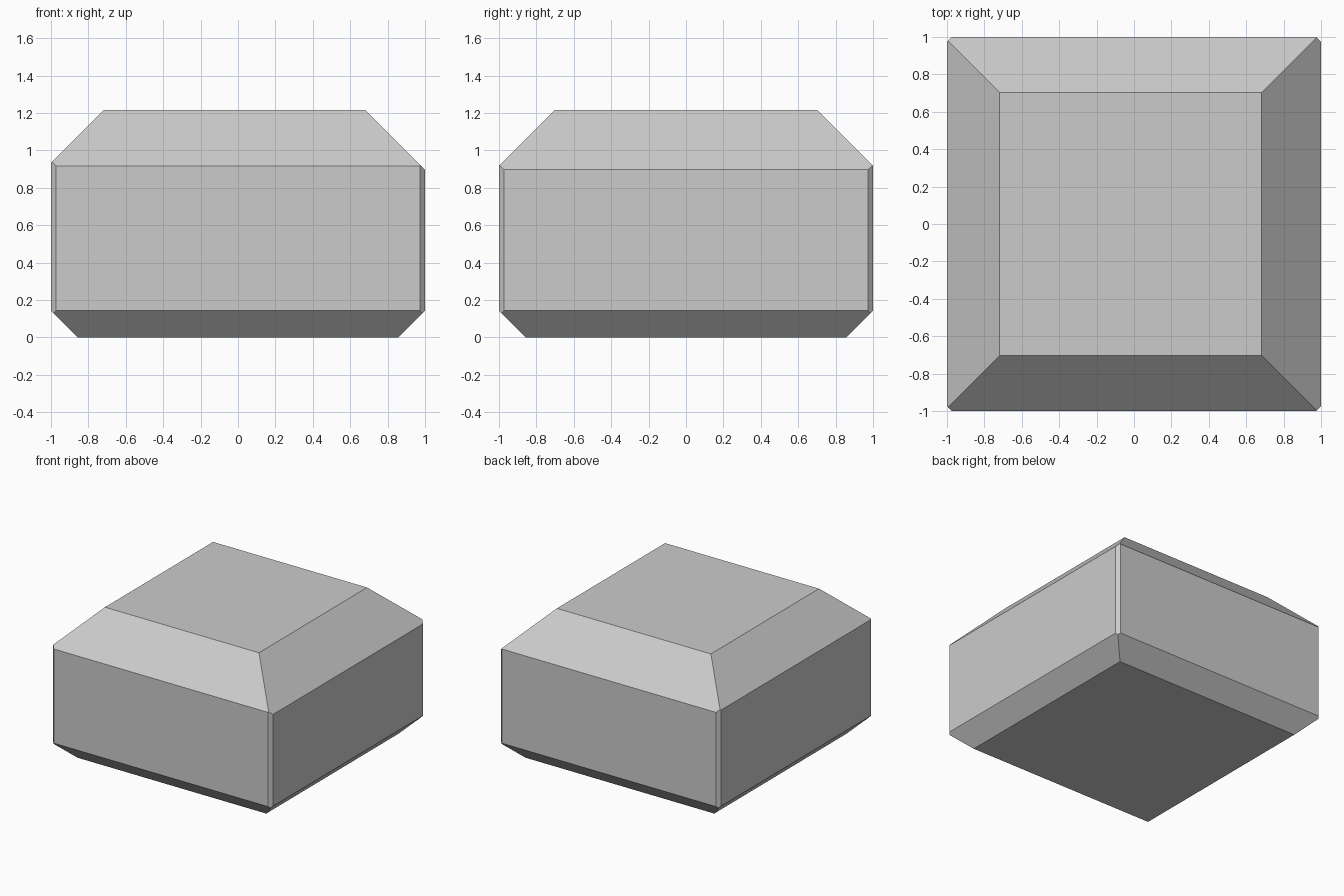
import bpy, bmesh
from mathutils import Vector

if "Cube" in bpy.data.objects:
    bpy.data.objects.remove(bpy.data.objects["Cube"])

HEIGHT = 1.215

bm = bmesh.new()
# Basic block
bmesh.ops.create_cube(bm, size=2)
for v in bm.verts:
    v.co.z = (v.co.z + 1) / 2 * HEIGHT


def chamfer(point, normal):
    """Slice off everything beyond a plane and cap the cut."""
    geom = bm.verts[:] + bm.edges[:] + bm.faces[:]
    cut = bmesh.ops.bisect_plane(bm, geom=geom, plane_co=point, plane_no=normal,
                                 dist=1e-5, clear_outer=True)
    edges = [e for e in cut["geom_cut"] if isinstance(e, bmesh.types.BMEdge)]
    bmesh.ops.contextual_create(bm, geom=edges)


# Narrow vertical corner chamfers
for sx in (-1, 1):
    for sy in (-1, 1):
        chamfer(Vector((sx * 0.973, sy, 0)), Vector((sx, sy, 0)))

# Wide top slopes (left and right differ slightly) and bottom slopes
for side, inset in (((-1, 0), 0.282), ((1, 0), 0.318), ((0, -1), 0.298), ((0, 1), 0.298)):
    out = Vector((*side, 0))
    chamfer(out * (1 - inset) + Vector((0, 0, HEIGHT)), out + Vector((0, 0, 1)))
    chamfer(out * 0.857, out - Vector((0, 0, 1)))

bmesh.ops.recalc_face_normals(bm, faces=bm.faces[:])
mesh = bpy.data.meshes.new("chamfered_block")
bm.to_mesh(mesh)
bm.free()
bpy.context.collection.objects.link(bpy.data.objects.new("chamfered_block", mesh))
